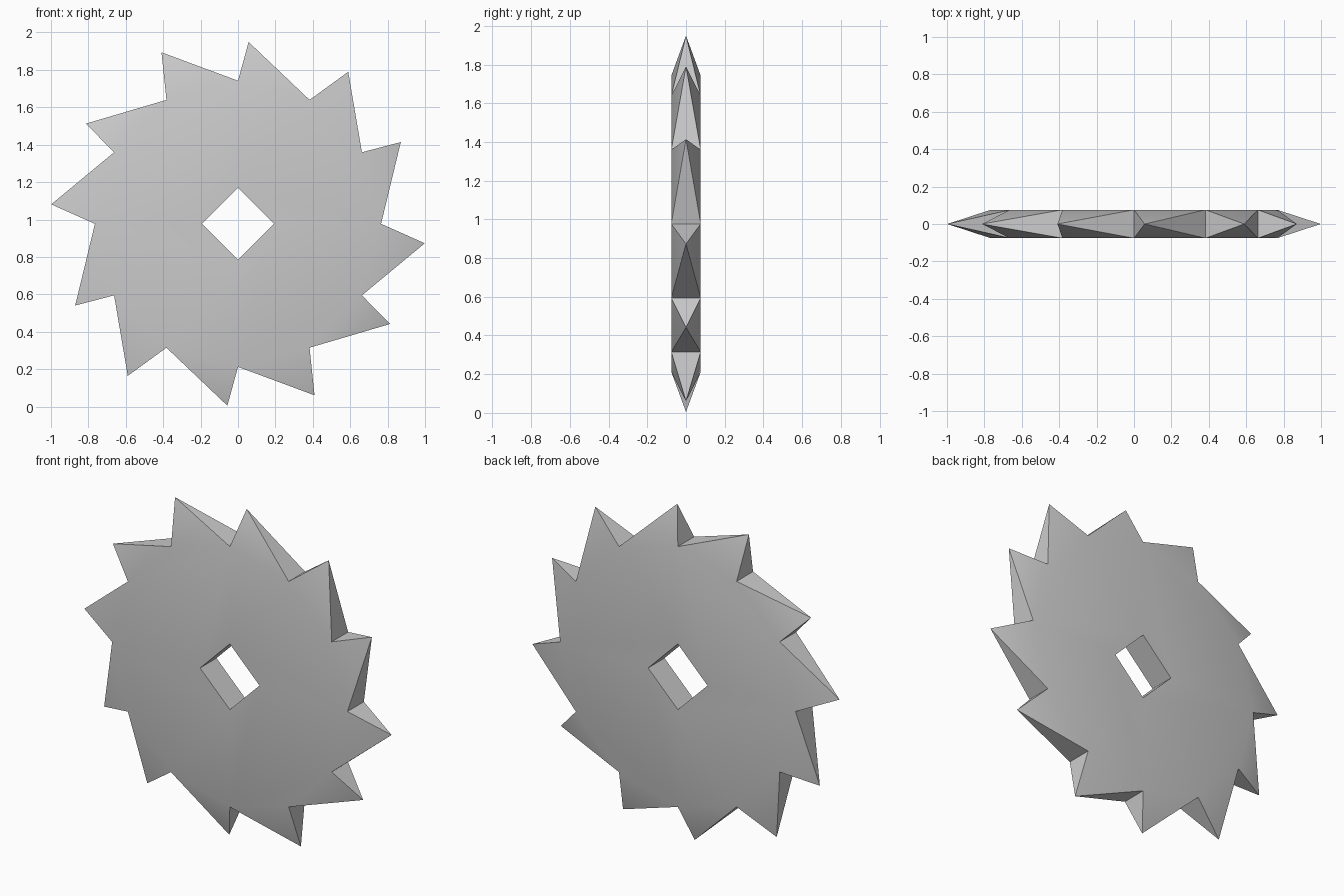
import bpy, bmesh
from math import sin, cos, radians

if "Cube" in bpy.data.objects:
    bpy.data.objects.remove(bpy.data.objects["Cube"])

TEETH = 12
HALF = 0.076             # half thickness of the plate
R_VALLEY, R_HOLE = 0.765, 0.193
TIPS = [(0.974, 26.65), (1.004, 54.05)]   # alternating tip radius and angle
CZ = 0.977

bm = bmesh.new()


def vert(r, deg, y):
    a = radians(deg)
    return bm.verts.new((r * cos(a), y, CZ + r * sin(a)))


# valley rings and square hole corners on the front and back
rim = [[vert(R_VALLEY, 30 * i, y) for i in range(TEETH)] for y in (-HALF, HALF)]
hole = [[vert(R_HOLE, 90 * i, y) for i in range(4)] for y in (-HALF, HALF)]

# flat plate faces around the hole, and the hole walls
for k in range(4):
    n = (k + 1) % 4
    for s in range(2):
        arc = [rim[s][(3 * k + j) % TEETH] for j in range(4)]
        bm.faces.new([hole[s][k]] + arc + [hole[s][n]])
    bm.faces.new([hole[0][k], hole[0][n], hole[1][n], hole[1][k]])

# each tooth is a leaning four-sided pyramid on the rim
for i in range(TEETH):
    n = (i + 1) % TEETH
    r, a = TIPS[i % 2]
    tip = vert(r, a + 60 * (i // 2), 0)
    base = [rim[0][i], rim[0][n], rim[1][n], rim[1][i]]
    for j in range(4):
        bm.faces.new([base[j], base[(j + 1) % 4], tip])

bmesh.ops.recalc_face_normals(bm, faces=bm.faces)
mesh = bpy.data.meshes.new("saw_blade")
bm.to_mesh(mesh)
bm.free()
blade = bpy.data.objects.new("saw_blade", mesh)
bpy.context.collection.objects.link(blade)

# soft blend from plate into teeth, crisp cutting edges
bpy.context.view_layer.objects.active = blade
blade.select_set(True)
bpy.ops.object.shade_smooth_by_angle(angle=radians(30))
